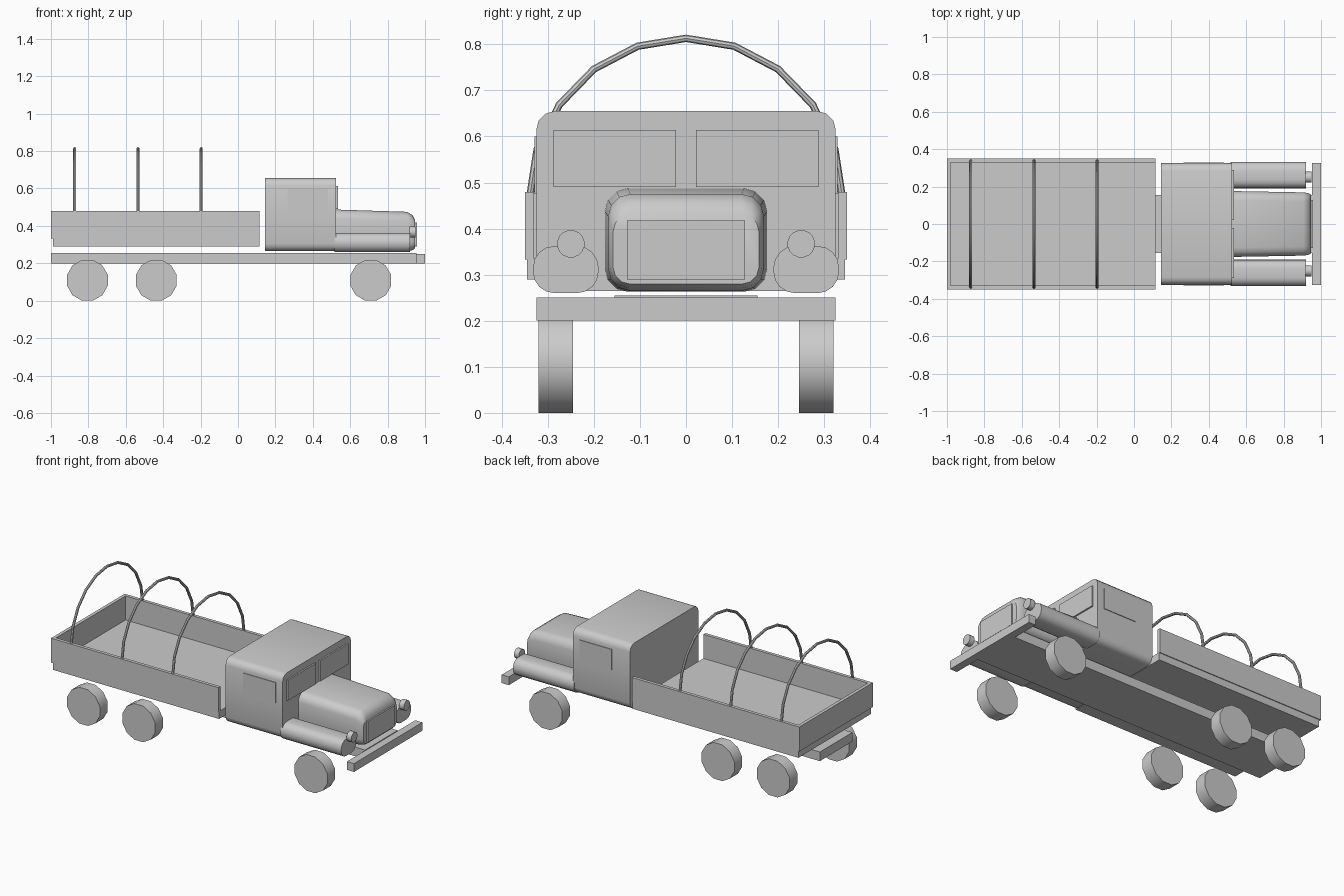
import bpy, bmesh
from math import sin, cos, pi, radians
from mathutils import Vector

if "Cube" in bpy.data.objects:
    bpy.data.objects.remove(bpy.data.objects["Cube"])


def make(name, verts, faces):
    me = bpy.data.meshes.new(name)
    bm = bmesh.new()
    vs = [bm.verts.new(v) for v in verts]
    for f in faces:
        bm.faces.new([vs[i] for i in f])
    bmesh.ops.recalc_face_normals(bm, faces=bm.faces)
    for f in bm.faces:
        f.smooth = True
    bm.to_mesh(me)
    bm.free()
    me.set_sharp_from_angle(angle=radians(35))
    ob = bpy.data.objects.new(name, me)
    bpy.context.collection.objects.link(ob)
    return ob


def loft(name, rings, caps=True):
    """Skin a list of equal-length point rings."""
    n = len(rings[0])
    verts = [p for r in rings for p in r]
    faces = [(i * n + j, i * n + (j + 1) % n, (i + 1) * n + (j + 1) % n, (i + 1) * n + j)
             for i in range(len(rings) - 1) for j in range(n)]
    if caps:
        faces += [tuple(range(n)), tuple(range(len(verts) - n, len(verts)))]
    return make(name, verts, faces)


def box(name, x, y, z):
    return loft(name, [[(a, y[0], z[0]), (a, y[1], z[0]), (a, y[1], z[1]), (a, y[0], z[1])] for a in x])


def round_rect(x, y0, y1, z0, z1, r, seg):
    """Rounded rectangle across the truck at station x."""
    pts = []
    for k, (cy, cz) in enumerate([(y1 - r, z1 - r), (y0 + r, z1 - r), (y0 + r, z0 + r), (y1 - r, z0 + r)]):
        for s in range(seg + 1):
            a = (k + s / seg) * pi / 2
            pts.append((x, cy + r * cos(a), cz + r * sin(a)))
    return pts


def disc_ring(c, r, n, axis, offset):
    pts = []
    for i in range(n):
        a = 2 * pi * (i + 0.5) / n
        u, v = r * cos(a), r * sin(a)
        pts.append((c[0] + u, offset, c[2] + v) if axis == 'y' else (offset, c[1] + u, c[2] + v))
    return pts


# Chassis and bumper
box("chassis", (-1, 0.955), (-0.155, 0.155), (0.2, 0.255))
box("bumper", (0.953, 1), (-0.325, 0.325), (0.2, 0.25))

# Cargo bed, open towards the cab
box("bed_floor", (-0.99, 0.115), (-0.345, 0.345), (0.29, 0.335))
box("tailgate", (-1, -0.98), (-0.35, 0.35), (0.333, 0.48))

# Cab, with rounded long edges
loft("cab", [round_rect(x, -0.325, 0.325, 0.265, 0.655, 0.04, 3) for x in (0.145, 0.525)])

# Hood narrowing to a rounded nose, and grille
hood = [(0.525, 0.176, 0.263, 0.487, 0.05), (0.905, 0.169, 0.265, 0.475, 0.048),
        (0.933, 0.165, 0.27, 0.457, 0.045), (0.947, 0.158, 0.28, 0.43, 0.035)]
loft("hood", [round_rect(x, -w, w, a, b, r, 3) for x, w, a, b, r in hood])
box("grille", (0.94, 0.956), (-0.128, 0.128), (0.29, 0.418))

# Paired parts on both sides
for side, s in (("right", -1), ("left", 1)):
    box("bed_wall_" + side, (-1, 0.115), sorted((s * 0.33, s * 0.35)), (0.333, 0.48))
    box("windshield_" + side, (0.52, 0.534), sorted((s * 0.022, s * 0.288)), (0.49, 0.614))
    box("side_window_" + side, (0.265, 0.48), sorted((s * 0.31, s * 0.329)), (0.475, 0.6))
    y0, y1 = sorted((s * 0.19, s * 0.332))
    loft("fender_" + side, [round_rect(x, y0, y1, 0.26, 0.362, 0.046, 4) for x in (0.515, 0.92)])
    loft("headlight_" + side, [disc_ring((0, s * 0.25, 0.367), 0.03, 16, 'x', x) for x in (0.918, 0.95)])
    for label, wx in (("rear", -0.805), ("middle", -0.437), ("front", 0.71)):
        loft(f"{label}_wheel_{side}",
             [disc_ring((wx, 0, 0.109), 0.1128, 12, 'y', s * y) for y in (0.245, 0.32)])

# Canopy hoops: small round tube swept along a half ellipse
for i, hx in enumerate((-0.873, -0.535, -0.197)):
    rings = []
    for k in range(11):
        a = pi * k / 10
        c = Vector((hx, 0.34 * cos(a), 0.463 + 0.35 * sin(a)))
        out = Vector((0, cos(a), sin(a)))
        rings.append([c + 0.008 * (out * cos(t) + Vector((1, 0, 0)) * sin(t))
                      for t in [2 * pi * j / 8 for j in range(8)]])
    loft(f"canopy_hoop_{i + 1}", rings)
